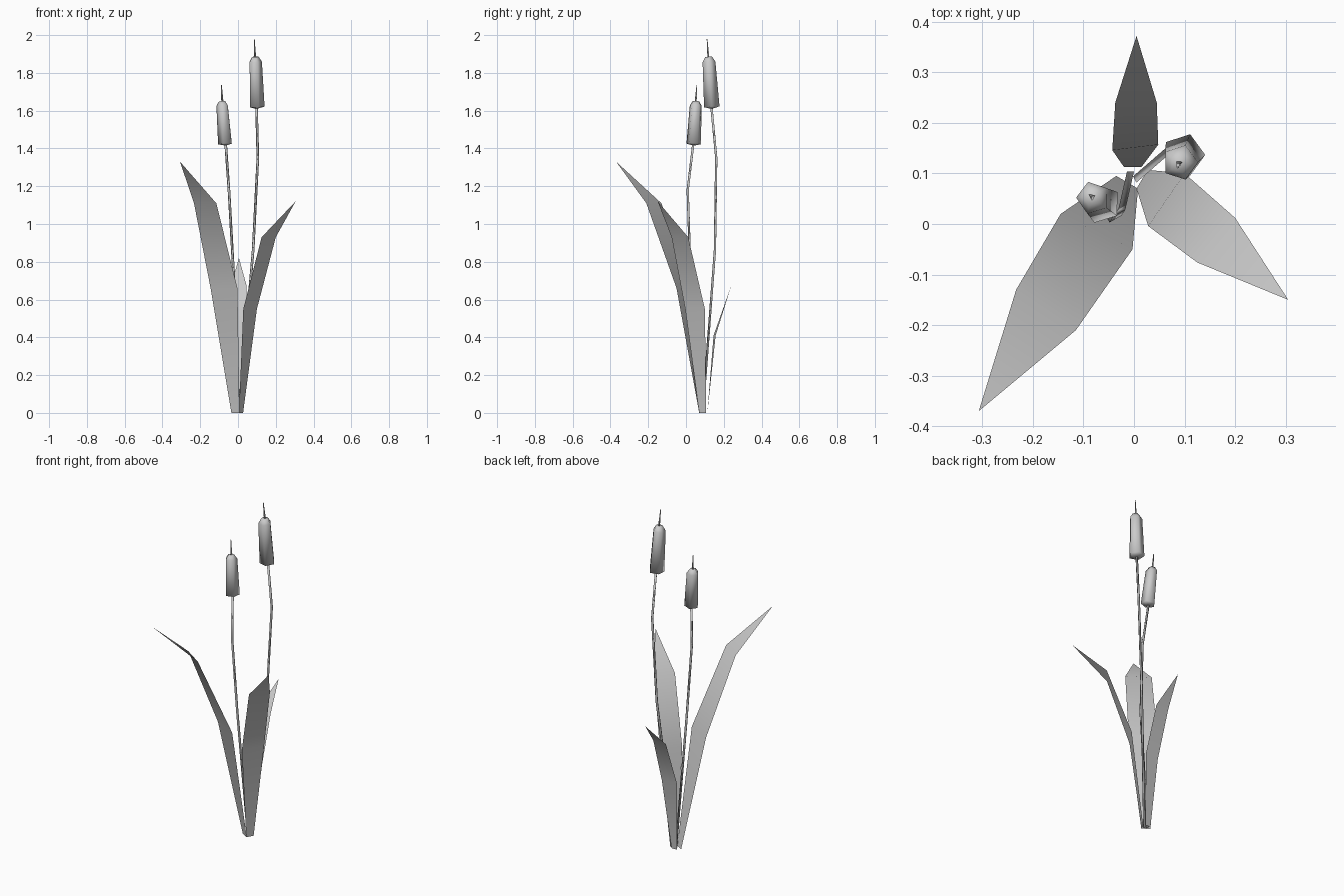
import bpy, math
from mathutils import Vector

if "Cube" in bpy.data.objects:
    bpy.data.objects.remove(bpy.data.objects["Cube"])


def make_object(name, verts, faces):
    mesh = bpy.data.meshes.new(name)
    mesh.from_pydata(verts, [], faces)
    mesh.update()
    ob = bpy.data.objects.new(name, mesh)
    bpy.context.collection.objects.link(ob)
    for p in mesh.polygons:
        p.use_smooth = True
    return ob


def leaf(name, pairs, tip):
    """Folded thin blade: left/right point pairs from the base, ending in a tip."""
    verts = [p for pair in pairs for p in pair] + [tip]
    faces = [(2 * i, 2 * i + 1, 2 * i + 3, 2 * i + 2) for i in range(len(pairs) - 1)]
    n = len(verts)
    faces.append((n - 3, n - 2, n - 1))
    return make_object(name, verts, faces)


def loft(name, path, sides, phase=0):
    """Capped rings of given radius along a path of (centre, radius)."""
    axis = (Vector(path[-1][0]) - Vector(path[0][0])).normalized()
    turn = Vector((0, 0, 1)).rotation_difference(axis)
    verts, faces = [], []
    for centre, r in path:
        for k in range(sides):
            a = phase + 2 * math.pi * k / sides
            verts.append(Vector(centre) + turn @ Vector((r * math.cos(a), r * math.sin(a), 0)))
    for i in range(len(path) - 1):
        for k in range(sides):
            a, b = i * sides + k, i * sides + (k + 1) % sides
            faces.append((a, b, b + sides, a + sides))
    faces.append(tuple(reversed(range(sides))))
    faces.append(tuple(range(len(verts) - sides, len(verts))))
    return make_object(name, verts, faces)


def cattail(side, stem, bottom, top, tip, r, phase):
    # thin three-sided stem
    loft(side + "_stem", [(p, 0.008) for p in stem + [bottom]], 3, 0.5)
    # five-sided seed head, tapering upwards with bevelled ends
    b, t = Vector(bottom), Vector(top)
    rings = [(-0.01, 0.3), (0.02, 1.0), (0.9, 0.83), (1.0, 0.45)]
    loft(side + "_seed_head", [(b.lerp(t, f), r * s) for f, s in rings], 5, phase)
    # spike on top
    loft(side + "_spike", [(b.lerp(t, 0.97), 0.007), (tip, 0.0025)], 3, 0.5)


# blades
leaf("left_leaf", [
    ((-0.035, 0.095, 0), (0.008, 0.07, 0)),
    ((-0.145, 0.02, 0.66), (-0.003, -0.05, 0.66)),
    ((-0.233, -0.13, 1.11), (-0.115, -0.21, 1.11))], (-0.307, -0.37, 1.33))
leaf("right_leaf", [
    ((0.005, 0.07, 0), (0.027, 0.107, 0)),
    ((0.028, -0.004, 0.55), (0.1, 0.1, 0.55)),
    ((0.125, -0.076, 0.93), (0.2, 0.012, 0.93))], (0.305, -0.15, 1.12))
leaf("back_leaf", [
    ((0.015, 0.113, 0), (-0.02, 0.113, 0)),
    ((0.048, 0.157, 0.41), (-0.043, 0.146, 0.41)),
    ((0.045, 0.24, 0.675), (-0.037, 0.24, 0.675))], (0.005, 0.372, 0.82))

# cattails
cattail("left", [(-0.007, 0.1, 0), (-0.024, 0.025, 0.75), (-0.048, 0.011, 1.18)],
        (-0.065, 0.04, 1.42), (-0.083, 0.053, 1.65), (-0.088, 0.058, 1.735), 0.04, math.radians(35))
cattail("right", [(0.005, 0.09, 0), (0.08, 0.155, 0.86), (0.105, 0.162, 1.35)],
        (0.098, 0.137, 1.615), (0.09, 0.12, 1.885), (0.086, 0.112, 1.98), 0.043, 0.0)
